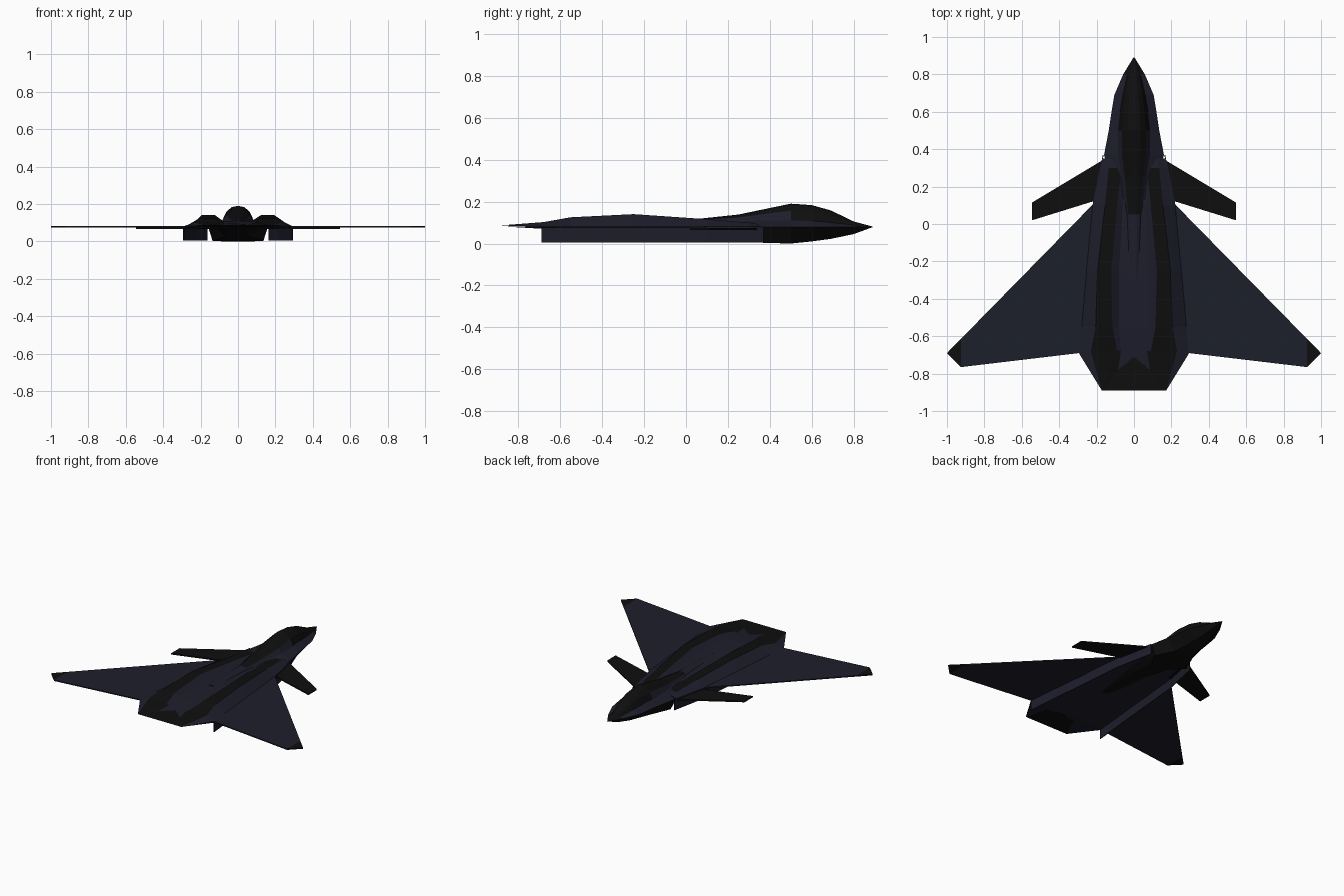
import bpy, bmesh

if "Cube" in bpy.data.objects:
    bpy.data.objects.remove(bpy.data.objects["Cube"])

def material(name, rgb):
    m = bpy.data.materials.new(name)
    m.diffuse_color = (*rgb, 1)
    m.use_nodes = True
    m.node_tree.nodes["Principled BSDF"].inputs["Base Color"].default_value = m.diffuse_color
    return m

NAVY = material("dark_navy", (0.012, 0.013, 0.024))
BLACK = material("matte_black", (0.0045, 0.0045, 0.0045))

def finish(name, bm, mats):
    bmesh.ops.remove_doubles(bm, verts=bm.verts, dist=0.0005)
    bmesh.ops.recalc_face_normals(bm, faces=bm.faces)
    me = bpy.data.meshes.new(name)
    bm.to_mesh(me)
    bm.free()
    for m in mats:
        me.materials.append(m)
    ob = bpy.data.objects.new(name, me)
    bpy.context.collection.objects.link(ob)
    return ob

def loft(name, rows, is_black):
    """Skin half sections (centre top to centre bottom), mirrored in x."""
    bm = bmesh.new()
    n = len(rows[0]) - 1
    rings = []
    for row in rows:
        full = list(row) + [(-x, y, z) for x, y, z in row[-2:0:-1]]
        rings.append([bm.verts.new(p) for p in full])
    count = 2 * n
    for i in range(len(rings) - 1):
        a, b = rings[i], rings[i + 1]
        for j in range(count):
            k = (j + 1) % count
            f = bm.faces.new((a[j], a[k], b[k], b[j]))
            f.material_index = int(is_black(i, min(j, count - 1 - j)))
    for ring in (rings[0], rings[-1]):
        for j in range(n):          # end caps made of quads across the centre
            pts = [ring[j], ring[j + 1], ring[(count - j - 1) % count], ring[(count - j) % count]]
            f = bm.faces.new(list(dict.fromkeys(pts)))
            f.material_index = 1
    return finish(name, bm, [NAVY, BLACK])

def plate(name, outline, z0, z1, mat):
    """Flat panel extruded from a top-view outline."""
    bm = bmesh.new()
    f = bm.faces.new([bm.verts.new((x, y, z0)) for x, y in outline])
    ext = bmesh.ops.extrude_face_region(bm, geom=[f])["geom"]
    bmesh.ops.translate(bm, vec=(0, 0, z1 - z0),
                        verts=[v for v in ext if isinstance(v, bmesh.types.BMVert)])
    return finish(name, bm, [mat])

# Forward fuselage with canopy hump and tapering spine
# y, half width, hump half width, top z, shoulder z, bottom z, belly width ratio
stations = [
    (0.89, 0.003, 0.002, 0.081, 0.080, 0.078, 0.4),
    (0.80, 0.058, 0.035, 0.105, 0.088, 0.045, 0.4),
    (0.69, 0.105, 0.060, 0.158, 0.100, 0.022, 0.4),
    (0.60, 0.120, 0.075, 0.183, 0.108, 0.010, 0.45),
    (0.50, 0.135, 0.085, 0.190, 0.110, 0.000, 0.55),
    (0.37, 0.160, 0.085, 0.163, 0.110, 0.003, 0.85),
    (0.25, 0.130, 0.065, 0.138, 0.105, 0.025, 0.5),
    (0.05, 0.100, 0.040, 0.117, 0.098, 0.055, 0.4),
    (-0.30, 0.060, 0.033, 0.112, 0.095, 0.070, 0.4),
]
rows = []
for y, hw, hc, zt, zs, zb, r in stations:
    h = zt - zs
    rows.append([(0, y, zt), (0.4 * hc, y, zt - 0.08 * h), (0.75 * hc, y, zt - 0.42 * h),
                 (hc, y, zs), (hw, y, 0.078), (hw * r, y, zb), (0, y, zb)])
loft("forward_fuselage", rows,
     lambda i, j: i == 0 or j >= 4 or (i < 4 and j < 3) or (i < 7 and j < 2))

# Rear body with twin engine ridges and pointed tails
# y, edge x, valley x, valley z, ridge inner x, ridge outer x, ridge z
body = [
    (0.35, 0.165, 0.04, 0.088, 0.065, 0.125, 0.092),
    (0.30, 0.176, 0.045, 0.090, 0.068, 0.135, 0.100),
    (0.10, 0.222, 0.060, 0.100, 0.090, 0.155, 0.116),
    (-0.25, 0.255, 0.080, 0.108, 0.122, 0.195, 0.140),
    (-0.55, 0.281, 0.080, 0.105, 0.115, 0.205, 0.125),
    (-0.68, 0.293, 0.070, 0.095, 0.090, 0.230, 0.102),
]
rows = [[(0, y, zv), (xv, y, zv), (xi, y, zr), (xo, y, zr), (xe, y, 0.08), (xe, y, 0.07), (0, y, 0.07)]
        for y, xe, xv, zv, xi, xo, zr in body]
rows.append([(0, -0.71, 0.09), (0.085, -0.78, 0.088), (0.163, -0.89, 0.086), (0.172, -0.89, 0.086),
             (0.295, -0.69, 0.08), (0.295, -0.69, 0.072), (0, -0.71, 0.08)])
# tail underside follows the pointed outline
for row, pts in ((rows[-1], [(0.17, -0.885, 0.082), (0.085, -0.78, 0.08)]),):
    row[6:6] = pts
for row in rows[:-1]:
    x, y, z = row[5]
    row[6:6] = [(0.6 * x, y, z), (0.3 * x, y, z)]
loft("engine_body", rows, lambda i, j: (j == 2 and i > 0) or (i == 5 and j in (1, 2)))

# Mirrored wings, tips, canards and under-body side walls
for s, side in ((1, "right"), (-1, "left")):
    def flip(pts):
        return [(s * x, y) for x, y in pts]
    plate("wing_" + side, flip([(0.20, 0.125), (0.925, -0.614), (0.925, -0.765), (0.293, -0.69),
                                (0.20, -0.66)]), 0.073, 0.081, NAVY)
    plate("wing_tip_" + side, flip([(0.925, -0.614), (1.0, -0.69), (0.925, -0.765)]), 0.073, 0.081, BLACK)
    plate("canard_" + side, flip([(0.15, 0.352), (0.545, 0.115), (0.545, 0.02), (0.19, 0.13)]),
          0.065, 0.074, BLACK)
    plate("side_wall_" + side, flip([(0.167, 0.37), (0.222, 0.10), (0.295, -0.69), (0.290, -0.69),
                                     (0.217, 0.10), (0.162, 0.37)]), 0.004, 0.079, NAVY)
